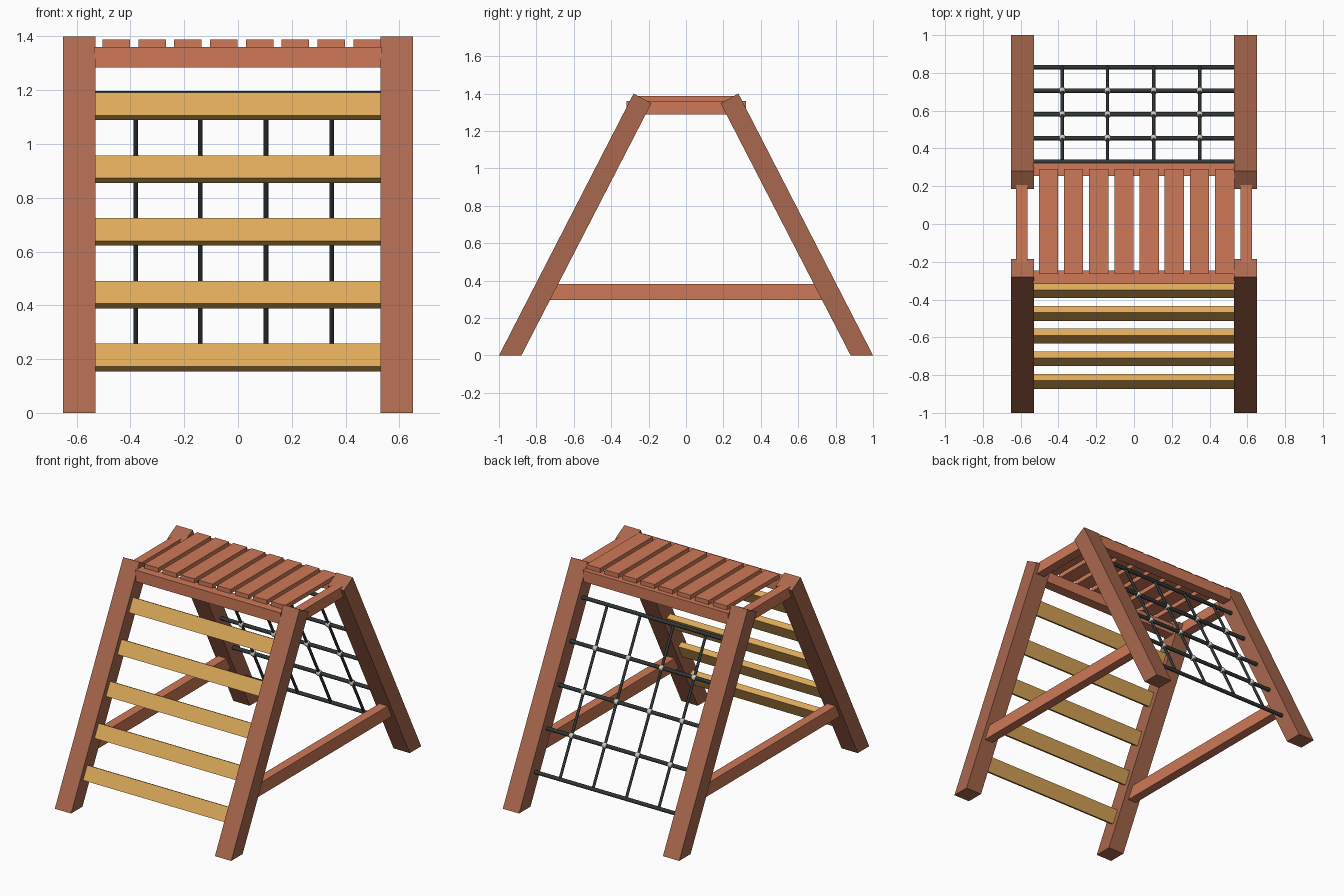
import bpy, bmesh, math
from mathutils import Vector, Matrix

if "Cube" in bpy.data.objects:
    bpy.data.objects.remove(bpy.data.objects["Cube"])


def material(name, rgb):
    m = bpy.data.materials.new(name)
    lin = [((c / 255 + 0.055) / 1.055) ** 2.4 for c in rgb]
    m.diffuse_color = (*lin, 1)
    m.use_nodes = True
    m.node_tree.nodes["Principled BSDF"].inputs["Base Color"].default_value = m.diffuse_color
    return m


POST = material("dark red wood", (170, 104, 78))
BEAM = material("light red wood", (206, 121, 87))
RUNG = material("yellow wood", (221, 170, 90))
ROPE = material("black rope", (48, 54, 54))
KNOT = material("pale grey knot", (205, 200, 188))


def finish(name, bm, mat):
    bmesh.ops.recalc_face_normals(bm, faces=bm.faces)
    me = bpy.data.meshes.new(name)
    bm.to_mesh(me)
    bm.free()
    me.materials.append(mat)
    ob = bpy.data.objects.new(name, me)
    bpy.context.collection.objects.link(ob)
    return ob


def box(name, lo, hi, mat):
    bm = bmesh.new()
    size = Vector(hi) - Vector(lo)
    mid = (Vector(hi) + Vector(lo)) / 2
    bmesh.ops.create_cube(bm, size=1, matrix=Matrix.Translation(mid) @ Matrix.Diagonal((*size, 1)))
    return finish(name, bm, mat)


def prism(name, profile, x0, x1, mat):
    """Extrude a (y, z) profile along x."""
    bm = bmesh.new()
    f = bm.faces.new([bm.verts.new((x0, y, z)) for y, z in profile])
    ext = bmesh.ops.extrude_face_region(bm, geom=[f])
    verts = [v for v in ext["geom"] if isinstance(v, bmesh.types.BMVert)]
    bmesh.ops.translate(bm, vec=(x1 - x0, 0, 0), verts=verts)
    return finish(name, bm, mat)


def rod(name, a, b, r, mat):
    a, b = Vector(a), Vector(b)
    d = b - a
    m = Matrix.Translation((a + b) / 2) @ d.to_track_quat('Z', 'Y').to_matrix().to_4x4()
    bm = bmesh.new()
    bmesh.ops.create_cone(bm, cap_ends=True, segments=10, radius1=r, radius2=r, depth=d.length, matrix=m)
    for f in bm.faces:
        f.smooth = len(f.verts) == 4
    return finish(name, bm, mat)


SLOPE = 0.5155


def lean_y(z):
    """Distance from the middle to the leg centreline at height z."""
    return 0.94 - SLOPE * z


# Four leaning legs and the side rails
leg = [(1.0, 0), (0.88, 0), (0.185, 1.348), (0.28, 1.40)]
for sx, side in ((-1, "left"), (1, "right")):
    for sy, end in ((-1, "front"), (1, "back")):
        prism(f"{end}_{side}_leg", [(sy * y, z) for y, z in leg], sx * 0.53, sx * 0.65, POST)
    x0, x1 = sorted((sx * 0.563, sx * 0.625))
    box(f"{side}_lower_rail", (x0, -0.74, 0.297), (x1, 0.74, 0.382), BEAM)
    box(f"{side}_upper_rail", (x0, -0.25, 1.287), (x1, 0.25, 1.36), BEAM)

# Platform: two cross rails and eight slats
box("front_cross_rail", (-0.535, -0.318, 1.285), (0.535, -0.247, 1.36), BEAM)
box("back_cross_rail", (-0.535, 0.254, 1.285), (0.535, 0.322, 1.36), BEAM)
for i in range(8):
    x = -0.504 + i * 0.1333
    box(f"platform_slat_{i + 1}", (x, -0.265, 1.36), (x + 0.102, 0.29, 1.388), BEAM)

# Plank rungs on the front, tilted with the legs
along = Vector((SLOPE, 1)).normalized()
across = Vector((along.y, -along.x))
for i in range(5):
    z = 0.206 + 0.2335 * i
    c = Vector((-lean_y(z), z))
    pts = [c + along * a * 0.0475 + across * b * 0.02 for a, b in ((-1, -1), (1, -1), (1, 1), (-1, 1))]
    prism(f"rung_{i + 1}", [tuple(p) for p in pts], -0.535, 0.535, RUNG)

# Rope net on the back: cross ropes, upright ropes and knots
heights = [0.212 + 0.243 * i for i in range(5)]
columns = [-0.38, -0.14, 0.104, 0.348]
for i, z in enumerate(heights):
    rod(f"cross_rope_{i + 1}", (-0.54, lean_y(z), z), (0.54, lean_y(z), z), 0.0125, ROPE)
for j, x in enumerate(columns):
    rod(f"upright_rope_{j + 1}", (x, lean_y(heights[0]), heights[0]),
        (x, lean_y(heights[-1]), heights[-1]), 0.009, ROPE)
    for i, z in enumerate(heights[1:-1]):
        bm = bmesh.new()
        bmesh.ops.create_uvsphere(bm, u_segments=12, v_segments=8, radius=0.02,
                                  matrix=Matrix.Translation((x, lean_y(z), z)))
        for f in bm.faces:
            f.smooth = True
        finish(f"knot_{j + 1}_{i + 1}", bm, KNOT)
